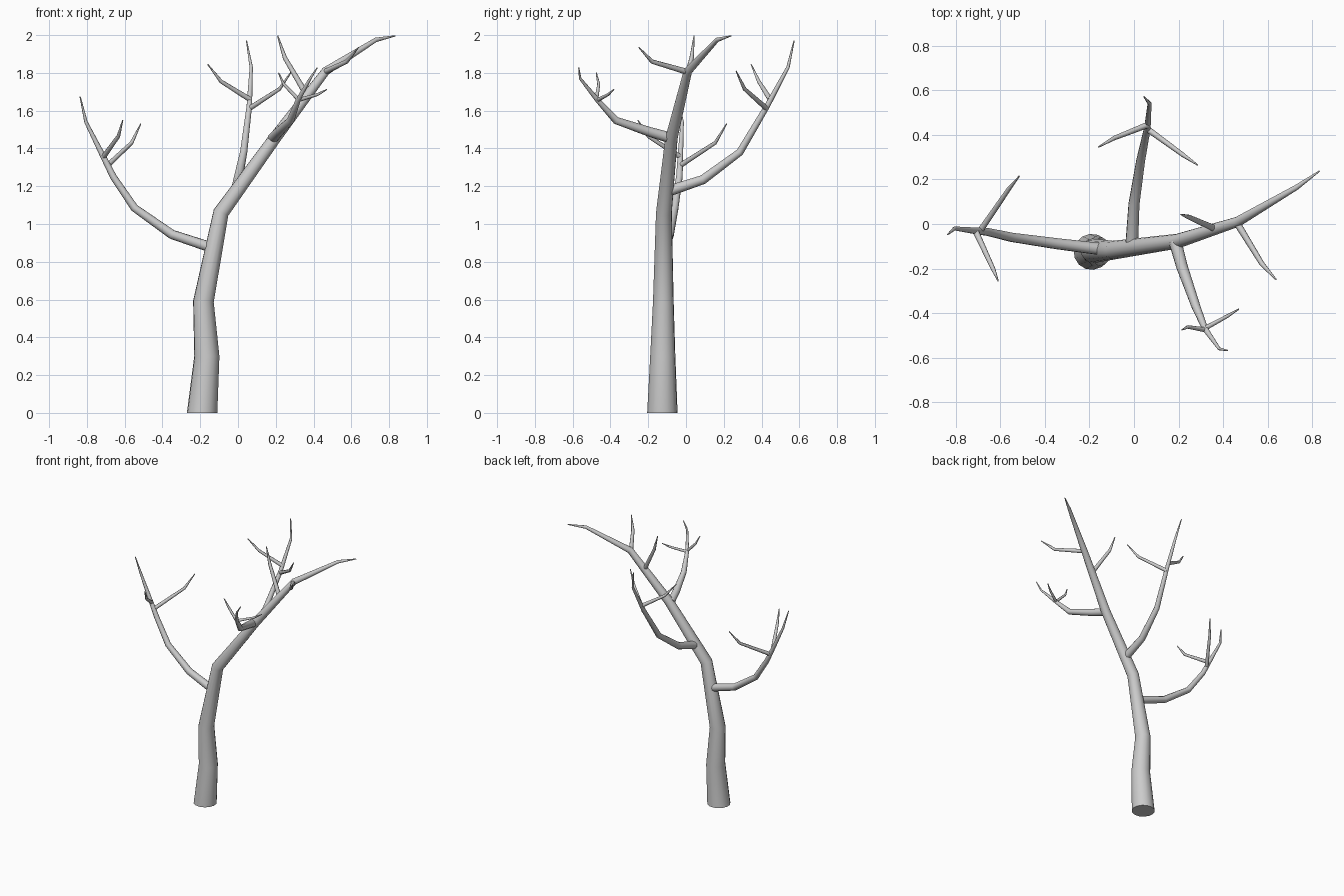
import bpy, bmesh, math
from mathutils import Vector


def limb(name, pts, sides, flat_base=False):
    """Tapered tube through (x, y, z, radius) points, capped at both ends."""
    P = [Vector(p[:3]) for p in pts]
    seg = [(b - a).normalized() for a, b in zip(P, P[1:])]
    tangents = [seg[0]] + [(a + b).normalized() for a, b in zip(seg, seg[1:])] + [seg[-1]]
    if flat_base:
        tangents[0] = Vector((0, 0, 1))
    bm = bmesh.new()
    rings = []
    t = tangents[0]
    u = t.orthogonal().normalized()
    for p, tn, src in zip(P, tangents, pts):
        u = t.rotation_difference(tn) @ u
        t = tn
        u = (u - t * u.dot(t)).normalized()
        v = t.cross(u)
        ring = []
        for i in range(sides):
            a = 2 * math.pi * i / sides
            ring.append(bm.verts.new(p + (u * math.cos(a) + v * math.sin(a)) * src[3]))
        rings.append(ring)
    for r0, r1 in zip(rings, rings[1:]):
        for i in range(sides):
            j = (i + 1) % sides
            bm.faces.new((r0[i], r0[j], r1[j], r1[i]))
    bm.faces.new(rings[0][::-1])
    bm.faces.new(rings[-1])
    me = bpy.data.meshes.new(name)
    bm.to_mesh(me)
    bm.free()
    ob = bpy.data.objects.new(name, me)
    bpy.context.collection.objects.link(ob)
    bpy.ops.object.select_all(action='DESELECT')
    ob.select_set(True)
    bpy.context.view_layer.objects.active = ob
    bpy.ops.object.shade_smooth_by_angle(angle=math.radians(50))
    return ob


def twig(name, start, kink, tip, r=0.014):
    limb(name, [(*start, r), (*kink, r * 0.72), (*tip, 0.003)], 8)


# Trunk, sweeping up into the leader
limb("trunk", [
    (-0.19, -0.125, 0.0, 0.081), (-0.165, -0.123, 0.3, 0.067),
    (-0.183, -0.12, 0.59, 0.055), (-0.09, -0.117, 1.06, 0.042),
    (0.195, -0.077, 1.455, 0.033), (0.465, 0.01, 1.81, 0.023),
    (0.73, 0.165, 1.975, 0.012), (0.833, 0.238, 1.996, 0.003)], 14, True)

# Main branches
limb("left_branch", [
    (-0.13, -0.115, 0.872, 0.028), (-0.35, -0.088, 0.945, 0.025),
    (-0.548, -0.06, 1.085, 0.021), (-0.66, -0.035, 1.25, 0.018),
    (-0.715, -0.03, 1.36, 0.015), (-0.805, -0.02, 1.54, 0.009),
    (-0.836, -0.047, 1.675, 0.003)], 10)
limb("back_branch", [
    (-0.01, -0.09, 1.175, 0.029), (0.0, 0.09, 1.235, 0.025),
    (0.03, 0.285, 1.38, 0.02), (0.06, 0.43, 1.625, 0.015),
    (0.07, 0.54, 1.83, 0.009), (0.045, 0.572, 1.97, 0.003)], 10)
limb("front_branch", [
    (0.185, -0.08, 1.455, 0.029), (0.215, -0.19, 1.487, 0.026),
    (0.278, -0.37, 1.548, 0.02), (0.32, -0.472, 1.66, 0.013),
    (0.382, -0.56, 1.77, 0.007), (0.42, -0.568, 1.828, 0.003)], 10)

# Twigs, a pair on each branch and on the leader
twig("left_twig_a", (-0.69, -0.03, 1.31), (-0.563, 0.155, 1.43), (-0.515, 0.215, 1.53))
twig("left_twig_b", (-0.712, -0.03, 1.355), (-0.633, -0.2, 1.465), (-0.61, -0.255, 1.55))
twig("back_twig_a", (0.058, 0.428, 1.61), (0.22, 0.31, 1.715), (0.285, 0.265, 1.81))
twig("back_twig_b", (0.062, 0.445, 1.66), (-0.09, 0.385, 1.755), (-0.16, 0.345, 1.845))
twig("front_twig_a", (0.315, -0.47, 1.655), (0.42, -0.413, 1.685), (0.47, -0.382, 1.712), 0.011)
twig("front_twig_b", (0.32, -0.475, 1.66), (0.242, -0.462, 1.74), (0.215, -0.475, 1.8), 0.011)
twig("leader_twig_a", (0.365, -0.022, 1.68), (0.248, 0.03, 1.88), (0.21, 0.043, 1.997), 0.016)
twig("leader_twig_b", (0.46, 0.008, 1.805), (0.575, -0.18, 1.86), (0.638, -0.25, 1.935), 0.016)
